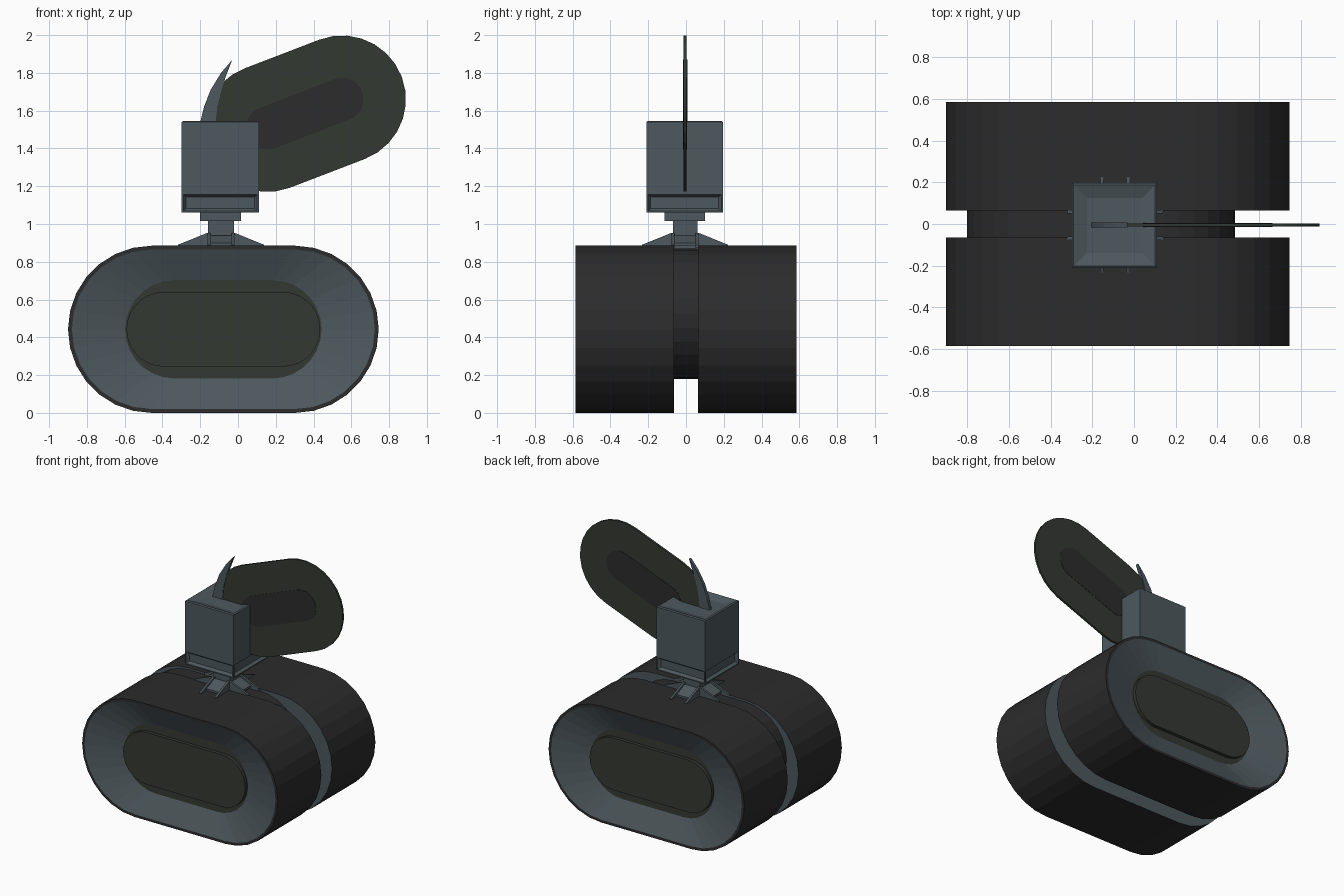
import bpy, bmesh, math
from mathutils import Vector

if "Cube" in bpy.data.objects:
    bpy.data.objects.remove(bpy.data.objects["Cube"])


def mat(name, r, g, b):
    m = bpy.data.materials.new(name)
    m.diffuse_color = (r, g, b, 1)
    m.use_nodes = True
    m.node_tree.nodes["Principled BSDF"].inputs["Base Color"].default_value = m.diffuse_color
    return m


DARK = mat("dark_rubber", 0.025, 0.025, 0.025)
STEEL = mat("blue_grey_steel", 0.075, 0.098, 0.11)
OLIVE = mat("olive_panel", 0.034, 0.040, 0.031)


def finish(name, bm, mats):
    bmesh.ops.recalc_face_normals(bm, faces=bm.faces)
    me = bpy.data.meshes.new(name)
    bm.to_mesh(me)
    bm.free()
    ob = bpy.data.objects.new(name, me)
    bpy.context.collection.objects.link(ob)
    for m in mats:
        me.materials.append(m)
    return ob


def pill(cx, cz, half, r, tilt=0.0, n=14):
    """Stadium outline in x/z: two half circles joined by straight sides."""
    pts = []
    for side in (1, -1):
        for i in range(n + 1):
            a = math.pi * i / n - math.pi / 2
            x, z = side * (half + r * math.cos(a)), side * r * math.sin(a)
            pts.append((cx + x * math.cos(tilt) - z * math.sin(tilt),
                        cz + x * math.sin(tilt) + z * math.cos(tilt)))
    return pts


def loft(name, rings, mats, strips, caps):
    """Skin a list of (outline, y); strips and caps hold material indices."""
    bm = bmesh.new()
    loops = [[bm.verts.new((x, y, z)) for x, z in pts] for pts, y in rings]
    for a, b, m in zip(loops, loops[1:], strips):
        for i in range(len(a)):
            j = (i + 1) % len(a)
            bm.faces.new((a[i], a[j], b[j], b[i])).material_index = m
    bm.faces.new(loops[0]).material_index = caps[0]
    bm.faces.new(loops[-1]).material_index = caps[1]
    return finish(name, bm, mats)


def slab(name, outline, y0, y1, m):
    return loft(name, [(outline, y0), (outline, y1)], [m], [0], (0, 0))


def box(name, x0, x1, y0, y1, z0, z1, m, edit=None):
    bm = bmesh.new()
    bmesh.ops.create_cube(bm, size=1)
    for v in bm.verts:
        v.co = Vector(((x0 + x1) / 2 + v.co.x * (x1 - x0),
                       (y0 + y1) / 2 + v.co.y * (y1 - y0),
                       (z0 + z1) / 2 + v.co.z * (z1 - z0)))
    bmesh.ops.recalc_face_normals(bm, faces=bm.faces)
    bm.normal_update()
    if edit:
        edit(bm)
    return finish(name, bm, [m])


# Two wide rollers with dished ends and a raised pill panel in each
CX, CZ = -0.0775, 0.4425
outer = pill(CX, CZ, 0.38, 0.4425)
rim = pill(CX, CZ, 0.38, 0.422)
panel = pill(CX, CZ, 0.26, 0.26)
cushion = pill(CX, CZ, 0.315, 0.198)
for side, label in ((-1, "front"), (1, "back")):
    loft(label + "_roller",
         [(outer, side * 0.064), (outer, side * 0.585),
          (rim, side * 0.585), (panel, side * 0.51)],
         [DARK, STEEL, OLIVE], [0, 0, 1], (1, 2))
    slab(label + "_end_cushion", cushion, side * 0.505, side * 0.535, OLIVE)

# Smaller hub between the rollers, set towards the top
slab("middle_hub", pill(-0.1575, 0.525, 0.2975, 0.345), -0.068, 0.068, DARK)

# Spider foot: four legs, each a sloped web between two ribs
PX, PY = -0.09, -0.005


def prism(name, profile, offset, half_thick, angle):
    bm = bmesh.new()
    ends = [[bm.verts.new((r, offset + t, z)) for r, z in profile]
            for t in (-half_thick, half_thick)]
    n = len(profile)
    for i in range(n):
        j = (i + 1) % n
        bm.faces.new((ends[0][i], ends[0][j], ends[1][j], ends[1][i]))
    bm.faces.new(ends[0])
    bm.faces.new(ends[1])
    ob = finish(name, bm, [STEEL])
    ob.location = (PX, PY, 0)
    ob.rotation_euler.z = angle


for k in range(4):
    a = k * math.pi / 2
    for s in (-1, 1):
        prism("foot_rib", [(0.05, 0.952), (0.075, 0.952), (0.228, 0.89),
                           (0.228, 0.872), (0.05, 0.872)], s * 0.063, 0.008, a)
    prism("foot_web", [(0.05, 0.94), (0.075, 0.94), (0.165, 0.9),
                       (0.165, 0.885), (0.05, 0.885)], 0, 0.056, a)

# Neck post and mounting plate
box("neck_post", -0.16, -0.02, -0.07, 0.06, 0.86, 1.025, STEEL)
box("neck_plate", -0.2, 0.015, -0.115, 0.1, 1.015, 1.065, STEEL)


# Head: recessed panels round the base, shallow dip in the top
def recess_sides(bm):
    for f in [f for f in bm.faces if abs(f.normal.z) < 0.5]:
        bmesh.ops.inset_individual(bm, faces=[f], thickness=0.012, depth=0)
        bmesh.ops.inset_individual(bm, faces=[f], thickness=0.02, depth=-0.02)


def dip_top(bm):
    top = [f for f in bm.faces if f.normal.z > 0.5]
    bmesh.ops.inset_individual(bm, faces=top, thickness=0.012, depth=0.006)
    bmesh.ops.inset_individual(bm, faces=top, thickness=0.09, depth=-0.02)


box("head_base", -0.298, 0.11, -0.21, 0.196, 1.06, 1.165, STEEL, recess_sides)
box("head_box", -0.298, 0.11, -0.21, 0.196, 1.165, 1.54, STEEL, dip_top)

# Tilted flat paddle through the head, with a dark inlay
TILT, PCX, PCZ, HALF = math.radians(21), 0.353, 1.584, 0.212
slab("paddle", pill(PCX, PCZ, HALF, 0.338, TILT), -0.013, 0.003, OLIVE)
slab("paddle_inlay", pill(PCX, PCZ, HALF, 0.114, TILT), -0.015, 0.005, DARK)

# Curved pointed fin rising from the top of the head
slab("fin", [(-0.205, 1.52), (-0.18, 1.62), (-0.145, 1.71), (-0.09, 1.8),
             (-0.03, 1.87), (-0.065, 1.78), (-0.09, 1.7), (-0.11, 1.62),
             (-0.12, 1.52)], -0.017, 0.008, STEEL)
